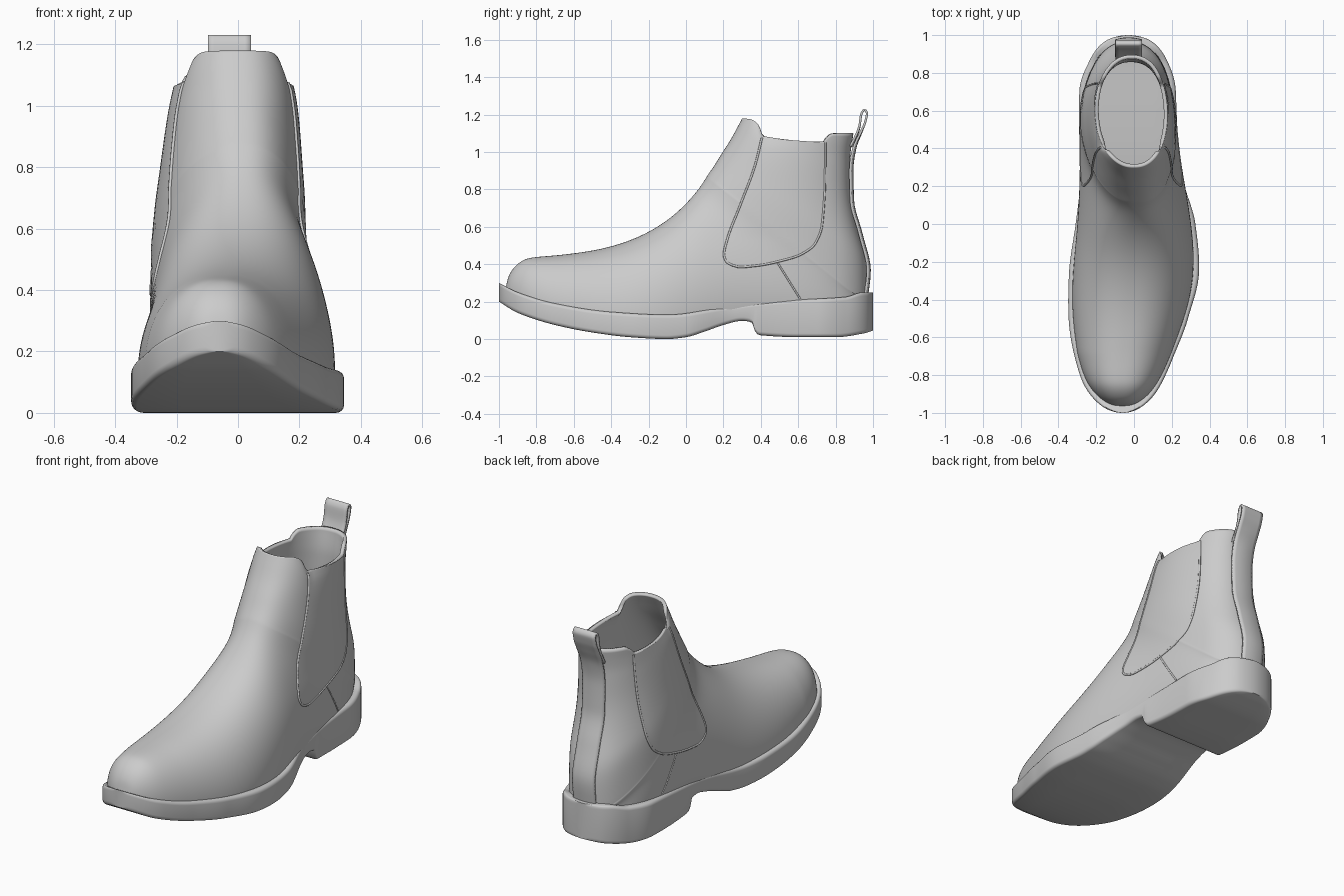
import bpy, bmesh, math
from mathutils import Vector
from mathutils.bvhtree import BVHTree

if "Cube" in bpy.data.objects:
    bpy.data.objects.remove(bpy.data.objects["Cube"])


def interp(x, pts):
    """Smooth monotone interpolation through (x, value) pairs."""
    x = min(max(x, pts[0][0]), pts[-1][0])
    s = [(b[1] - a[1]) / (b[0] - a[0]) for a, b in zip(pts, pts[1:])]
    m = [s[0]] + [2 * a * b / (a + b) if a * b > 0 else 0 for a, b in zip(s, s[1:])] + [s[-1]]
    for i in range(len(s)):
        if x <= pts[i + 1][0]:
            d = pts[i + 1][0] - pts[i][0]
            t = (x - pts[i][0]) / d
            return (pts[i][1] * (1 + 2 * t) * (1 - t) ** 2 + m[i] * d * t * (1 - t) ** 2
                    + pts[i + 1][1] * t * t * (3 - 2 * t) + m[i + 1] * d * t * t * (t - 1))


def sample(keys, n):
    """Resample a list of key tuples, n steps per span."""
    cols = [list(enumerate(c)) for c in zip(*keys)]
    return [[interp(i / n, c) for c in cols] for i in range((len(keys) - 1) * n + 1)]


def loft(name, rows, closed=False, thick=0.0, offset=-1.0):
    bm = bmesh.new()
    vs = [[bm.verts.new(p) for p in r] for r in rows]
    n = len(rows[0])
    for a, b in zip(vs, vs[1:]):
        for j in range(n if closed else n - 1):
            k = (j + 1) % n
            bm.faces.new((a[j], a[k], b[k], b[j]))
    bmesh.ops.remove_doubles(bm, verts=bm.verts, dist=1e-4)
    bmesh.ops.recalc_face_normals(bm, faces=bm.faces)
    me = bpy.data.meshes.new(name)
    bm.to_mesh(me)
    tree = BVHTree.FromBMesh(bm)
    bm.free()
    ob = bpy.data.objects.new(name, me)
    bpy.context.collection.objects.link(ob)
    bpy.ops.object.select_all(action='DESELECT')
    ob.select_set(True)
    bpy.context.view_layer.objects.active = ob
    bpy.ops.object.shade_smooth_by_angle(angle=math.radians(40))
    if thick:
        mod = ob.modifiers.new("thickness", 'SOLIDIFY')
        mod.thickness, mod.offset = thick, offset
    return ob, tree


# Footprint: half width and centre line at even steps of angle, y = -cos(angle)
HALF = [0, .105, .195, .26, .316, .344, .317, .27, .26, .255, .205, .125, 0]
MID = [-.06, -.062, -.062, -.053, -.03, 0, .008, -.015, -.03, -.034, -.03, -.03, -.03]


def footprint(y):
    t = math.acos(-max(-1, min(1, y))) * 12 / math.pi
    return interp(t, list(enumerate(HALF))), interp(t, list(enumerate(MID)))


# Sole with heel block
TOP = [(-1, .30), (-.9, .25), (-.7, .19), (-.4, .145), (-.1, .13), (.2, .17),
       (.4, .195), (.6, .21), (.85, .225), (.95, .25), (1, .25)]
BOTTOM = [(-1, .2), (-.9, .14), (-.7, .075), (-.5, .035), (-.3, .01), (-.1, 0), (0, .01),
          (.1, .04), (.2, .075), (.3, .097), (.35, .09), (.375, .03), (.4, .02),
          (.6, .01), (.8, .01), (.95, .03), (1, .045)]
rows = []
for i in range(201):
    y = -math.cos(math.pi * i / 200)
    h, c = footprint(y)
    zt, zb = interp(y, TOP), interp(y, BOTTOM)
    r = min(.02, h * .4)
    arc = [math.radians(a) for a in (0, 22, 45, 68, 90)]
    half = [(h * .5, zb)] + [(h - r + r * math.sin(a), zb + r - r * math.cos(a)) for a in arc]
    half += [(h - r + r * math.cos(a), zt - r + r * math.sin(a)) for a in arc] + [(h * .5, zt)]
    rows.append([(c + x, y, z) for x, z in half] + [(c - x, y, z) for x, z in reversed(half)])
loft("sole", rows, closed=True)

# Leather upper: sections fan from upright at the toe to level at the collar
# columns: instep y, z / sole-or-back y, z / half width (0 = follow footprint)
KEYS = [(-.965, .27, -.965, .26, 0), (-.95, .33, -.95, .25, 0), (-.912, .39, -.912, .235, 0),
        (-.84, .432, -.84, .21, 0), (-.7, .447, -.7, .17, 0), (-.5, .465, -.5, .13, 0),
        (-.3, .52, -.3, .115, .326), (-.15, .595, -.05, .11, .312), (-.04, .68, .25, .15, .28),
        (.03, .755, .52, .18, .26), (.075, .81, .75, .19, .254), (.1, .85, .9, .2, .251),
        (.115, .875, .967, .2, .248), (.15, .925, .969, .4, .241), (.19, .99, .922, .56, .229),
        (.235, 1.06, .877, .78, .216), (.27, 1.125, .877, .95, .204), (.3, 1.18, .895, 1.1, .192)]
COLLAR = [(.3, 1.18), (.34, 1.176), (.38, 1.155), (.4, 1.12), (.412, 1.085), (.735, 1.055),
          (.755, 1.08), (.79, 1.1), (.9, 1.1)]
STEPS, N, P = 8, 64, .87
rows = []
for i, (ty, tz, by, bz, m) in enumerate(sample(KEYS, STEPS)):
    hb = footprint(by / .967)[0] * .955 if i < 12 * STEPS else 0
    m = max(m, hb, 1e-6)
    end = math.pi - math.asin(min(1, (hb / m) ** (1 / P)))
    dip = max(0, (tz - 1.0) / .18) ** 2
    right, left = [], []
    for j in range(N + 1):
        a = end * j / N
        u = (1 - math.cos(a)) / (1 - math.cos(end))
        y, z = ty + (by - ty) * u, tz + (bz - tz) * u
        z += dip * (interp(y, COLLAR) - (1.18 - .08 * (y - .3) / .595))
        c = footprint(y)[1] + .018 * min(1, max(0, (z - .55) / .5))
        x = m * max(0, math.sin(a)) ** P
        right.append(Vector((c + x, y, z)))
        left.append(Vector((c - x, y, z)))
    rows.append(left[::-1] + right[1:])
# relax the vamp and the shaft so the sections blend without creases
for first, last, passes in ((34, 93, 40), (98, 126, 12)):
    for _ in range(passes):
        rows[first:last] = [[(a + b + c) / 3 for a, b, c in zip(*rows[i - 1:i + 2])]
                            for i in range(first, last)]
upper, tree = loft("upper", rows, thick=.02)


def on_upper(s, y, z, off):
    """Point on the side (s = 1 or -1) of the upper, raised by off."""
    hit = tree.ray_cast(Vector((s, y, z)), Vector((-s, 0, 0)))[0]
    if hit is None:
        hit = tree.find_nearest(Vector((s * .2, y, z)))[0]
    return (hit.x + s * off, y, z)


def bead(name, pts, radius):
    cu = bpy.data.curves.new(name, 'CURVE')
    cu.dimensions, cu.bevel_depth, cu.bevel_resolution = '3D', radius, 2
    cu.use_fill_caps = True
    sp = cu.splines.new('POLY')
    sp.points.add(len(pts) - 1)
    for p, q in zip(sp.points, pts):
        p.co = (*q, 1)
    bpy.context.collection.objects.link(bpy.data.objects.new(name, cu))


# Elastic side panels with piped edges, and the quarter seams below them
FRONT = [(.385, .28), (.4, .235), (.42, .212), (.45, .203), (.53, .22), (.715, .29), (.93, .37), (1.08, .407)]
BACK = [(.385, .31), (.395, .4), (.41, .475), (.45, .61), (.51, .69), (.61, .727), (.85, .743), (1.055, .745)]
for s, side in ((1, "right"), (-1, "left")):
    rows, front, back = [], [], []
    for i in range(41):
        v = (i / 40) ** 1.6
        zf, zb = .385 + .69 * v, .385 + .665 * v
        yf, yb = interp(zf, FRONT), interp(zb, BACK)
        rows.append([on_upper(s, yf + (yb - yf) * k / 16, zf + (zb - zf) * k / 16, .004)
                     for k in range(17)])
        front.append(on_upper(s, yf, zf, .002))
        back.append(on_upper(s, yb, zb, .002))
    loft("elastic_panel_" + side, rows)
    bead("panel_piping_" + side, front[::-1] + back, .006)
    bead("quarter_seam_" + side,
         [on_upper(s, .485 + .125 * k / 12, .415 - .2 * k / 12, -.001) for k in range(13)], .005)

# Heel strap rising into a folded pull loop
STRAP = [(.967, .22), (.982, .37), (.939, .56), (.893, .74), (.889, .9), (.905, 1.02), (.935, 1.1),
         (.958, 1.16), (.968, 1.205), (.954, 1.225), (.938, 1.205), (.926, 1.13), (.905, 1.07), (.885, 1.03)]
rows = []
for y, z in sample(STRAP, 6):
    curl = 2.2 * min(1, max(0, (1.15 - z) / .15))
    rows.append([(-.028 + dx, y - curl * dx * dx, z)
                 for dx in (-.07, -.05, -.025, 0, .025, .05, .07)])
loft("heel_strap", rows, thick=.012, offset=0)
